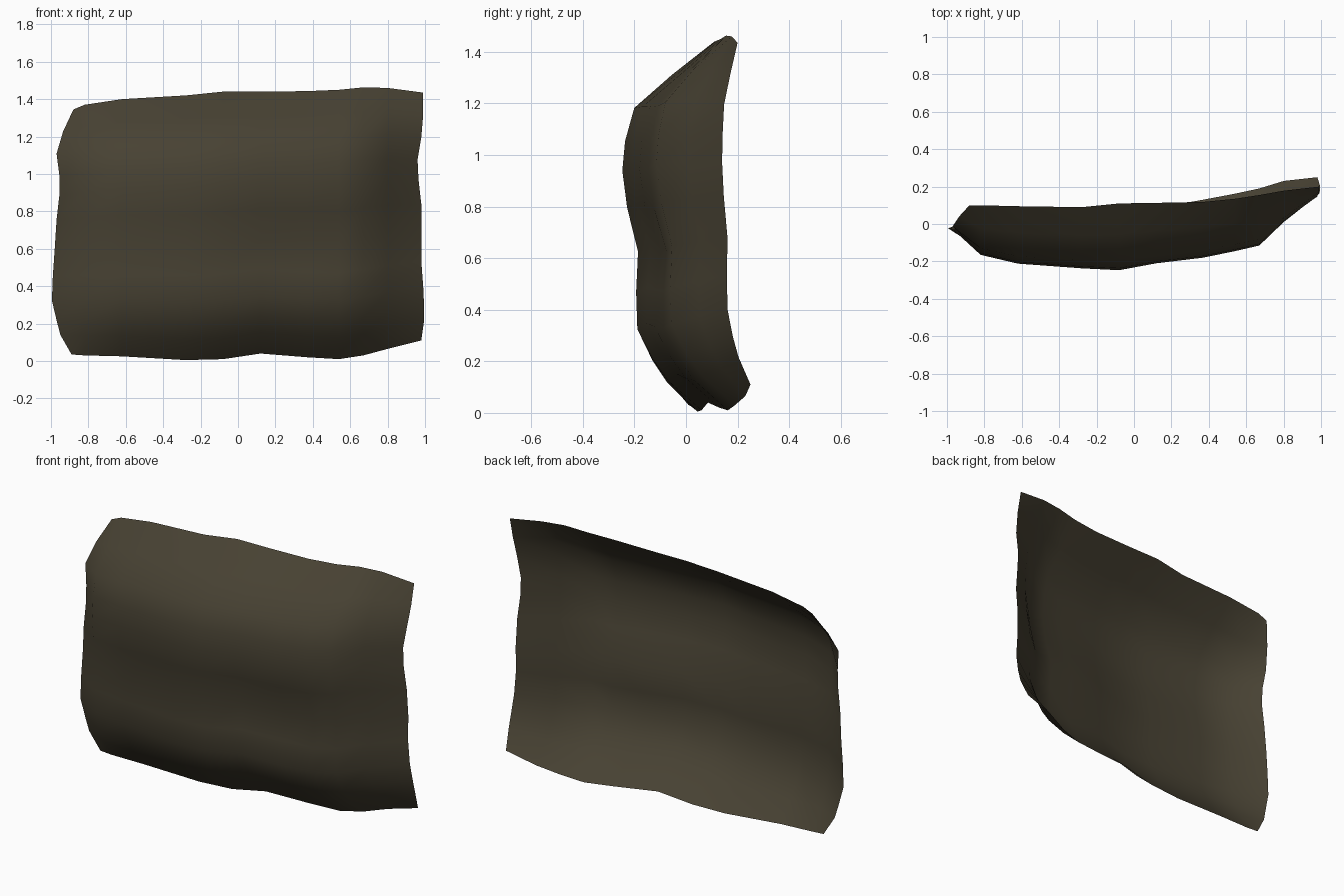
import bpy, bmesh, math

# columns left to right: x, bottom z, top z, bottom y, top y, foremost y
cols = [
    (-1.00, .035, 1.345, .01, .10, -.03),
    (-0.82, .03, 1.37, .01, .10, -.165),
    (-0.62, .025, 1.40, .02, .095, -.212),
    (-0.28, .005, 1.42, .045, .09, -.237),
    (-0.08, .01, 1.44, .06, .11, -.247),
    (0.12, .04, 1.44, .085, .113, -.21),
    (0.37, .02, 1.443, .13, .118, -.18),
    (0.54, .01, 1.45, .162, .135, -.145),
    (0.67, .03, 1.463, .19, .155, -.115),
    (0.80, .065, 1.46, .23, .178, .01),
    (1.00, .11, 1.435, .25, .20, .14),
]
# rows bottom to top: height fraction, bulge amount, left edge x, right edge x
rows = [
    (0, 0, -.89, .98), (.08, .42, -.95, .995), (.14, .62, -.97, .995),
    (.22, .81, -.995, .99), (.32, .83, -.99, .98), (.43, .81, -.98, .98),
    (.55, .94, -.97, .98), (.65, 1, -.955, .965), (.73, .97, -.955, .96),
    (.82, .87, -.97, .98), (.91, .46, -.935, .99), (1, 0, -.88, .99),
]

# curved sheet
bm = bmesh.new()
grid = []
for t, p, xl, xr in rows:
    line = []
    for i, (x, zb, zt, yb, yt, ym) in enumerate(cols):
        if i == 0:
            x = xl
        elif i == len(cols) - 1:
            x = xr
        z = zb + (zt - zb) * t
        y = (yb if t < .6 else yt) * (1 - p) + ym * p
        # shallow dent in the lower right of the front
        y += .03 * math.exp(-((x - .3) / .25) ** 2 - ((z - .58) / .13) ** 2)
        line.append(bm.verts.new((x, y, z)))
    grid.append(line)
for a, b in zip(grid, grid[1:]):
    for i in range(len(cols) - 1):
        bm.faces.new((a[i], a[i + 1], b[i + 1], b[i])).smooth = True

mesh = bpy.data.meshes.new("curved_sheet")
bm.to_mesh(mesh)
bm.free()
sheet = bpy.data.objects.new("curved_sheet", mesh)
bpy.context.collection.objects.link(sheet)

mat = bpy.data.materials.new("dark olive brown")
mat.diffuse_color = (.064, .054, .033, 1)
mesh.materials.append(mat)
